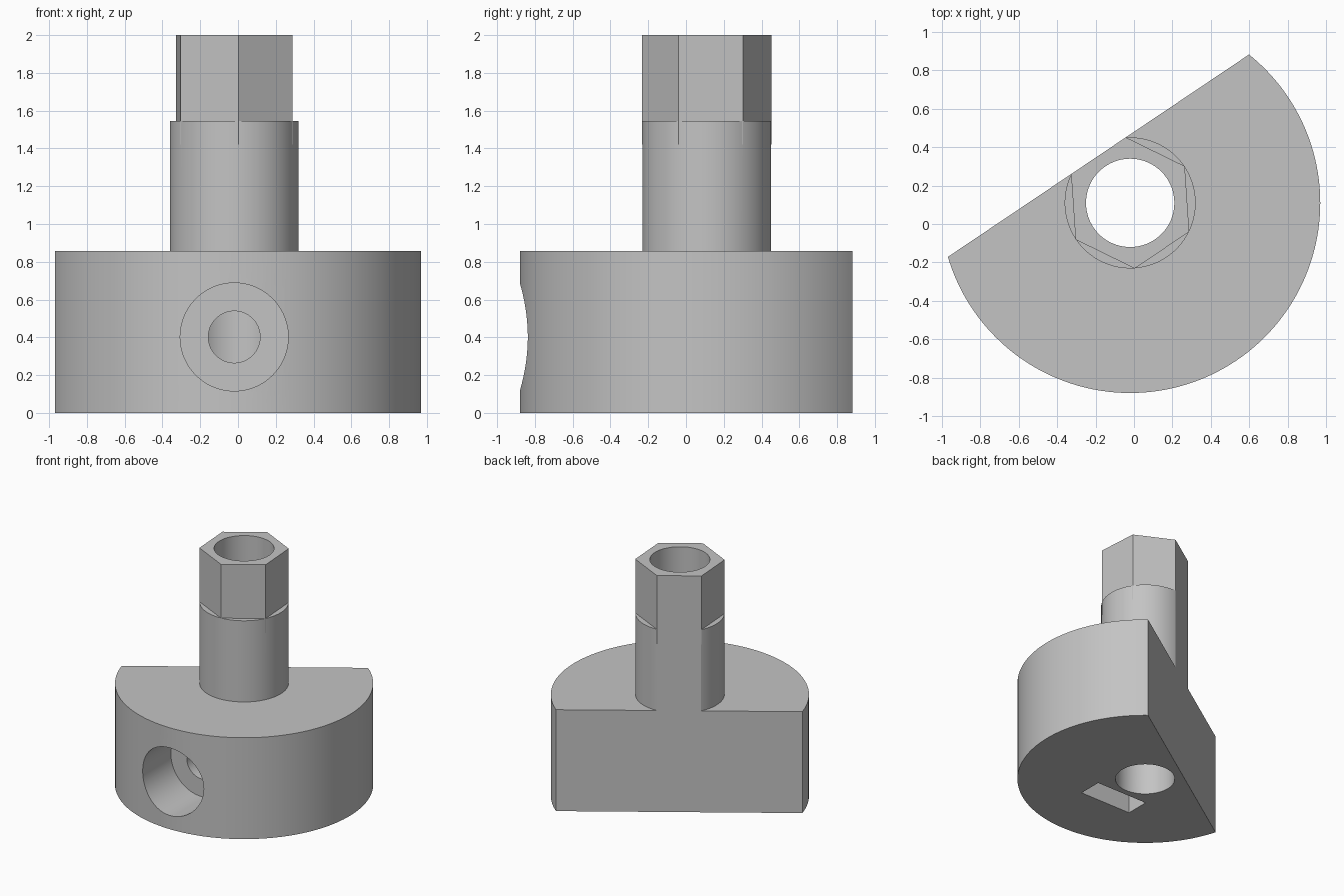
import bpy, bmesh
from math import radians, pi
from mathutils import Matrix, Vector

if "Cube" in bpy.data.objects:
    bpy.data.objects.remove(bpy.data.objects["Cube"], do_unlink=True)

CENTRE = Vector((-0.02, 0.11, 0))   # axis of the shaft bore
FLAT = radians(123.9)               # direction the cut flat faces
SCREW_Z = 0.402

grey = bpy.data.materials.new("grey")
grey.use_nodes = True
grey.diffuse_color = (0.55, 0.55, 0.55, 1)
grey.node_tree.nodes["Principled BSDF"].inputs["Base Color"].default_value = (0.55, 0.55, 0.55, 1)


def finish(name, bm):
    mesh = bpy.data.meshes.new(name)
    bm.to_mesh(mesh)
    bm.free()
    mesh.materials.append(grey)
    obj = bpy.data.objects.new(name, mesh)
    bpy.context.collection.objects.link(obj)
    return obj


def prism(name, radius, low, high, sides=128, turn=0.0, along_y=False):
    """Upright prism from z low to high, or one lying along y at screw height."""
    bm = bmesh.new()
    bmesh.ops.create_cone(bm, cap_ends=True, segments=sides, radius1=radius,
                          radius2=radius, depth=high - low)
    middle = (low + high) / 2
    if along_y:
        place = Matrix.Translation(CENTRE + Vector((0, middle, SCREW_Z))) @ Matrix.Rotation(pi / 2, 4, "X")
    else:
        place = Matrix.Translation(CENTRE + Vector((0, 0, middle)))
    bm.transform(place @ Matrix.Rotation(turn, 4, "Z"))
    return finish(name, bm)


def block(name, size, place):
    bm = bmesh.new()
    bmesh.ops.create_cube(bm, size=1)
    bm.transform(place @ Matrix.Diagonal((*size, 1)))
    return finish(name, bm)


def combine(target, other, operation):
    """Apply a boolean and remove the helper."""
    mod = target.modifiers.new(operation, "BOOLEAN")
    mod.operation, mod.solver, mod.object = operation, "EXACT", other
    bpy.context.view_layer.update()
    graph = bpy.context.evaluated_depsgraph_get()
    result = bpy.data.meshes.new_from_object(target.evaluated_get(graph))
    target.modifiers.clear()
    target.data = result
    bpy.data.objects.remove(other, do_unlink=True)


# Round base, shaft and hexagonal tip
body = prism("hub_with_hex_shaft", 0.99, 0, 0.858, sides=160)
combine(body, prism("shaft", 0.341, 0.5, 1.545), "UNION")
# create_cone starts its first corner on +y, which the turn allows for
combine(body, prism("hex_tip", 0.3425, 1.42, 2.0, sides=6, turn=FLAT), "UNION")

# Flat side, running the whole height
turn = Matrix.Translation(CENTRE) @ Matrix.Rotation(FLAT, 4, "Z")
combine(body, block("flat_cutter", (2, 4, 6), turn @ Matrix.Translation((1.296, 0, 1))), "DIFFERENCE")

# Central bore
combine(body, prism("bore_cutter", 0.23, -0.2, 2.2, sides=96), "DIFFERENCE")

# Screw hole with its wide counterbore
combine(body, prism("counterbore_cutter", 0.286, -1.3, -0.57, sides=96, along_y=True), "DIFFERENCE")
combine(body, prism("screw_cutter", 0.137, -0.8, 0, sides=64, along_y=True), "DIFFERENCE")

# Nut slot opening downwards
slot = Matrix.Translation(CENTRE + Vector((0, -0.38, 0.22)))
combine(body, block("slot_cutter", (0.48, 0.2, 0.88), slot), "DIFFERENCE")

bpy.ops.object.select_all(action="DESELECT")
body.select_set(True)
bpy.context.view_layer.objects.active = body
bpy.ops.object.shade_smooth_by_angle(angle=radians(25))
